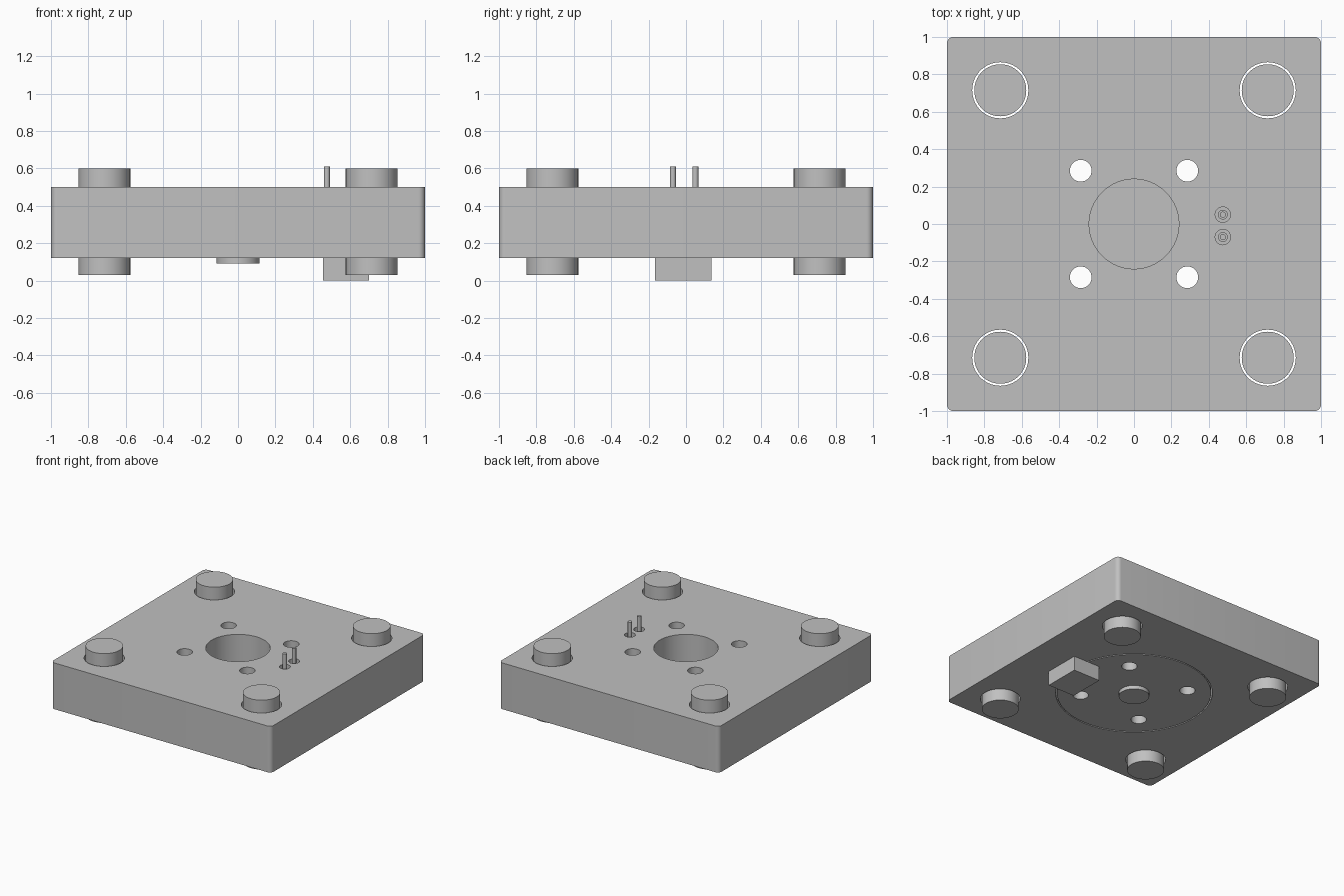
import bpy
import bmesh
import math

cube = bpy.data.objects.get("Cube")
if cube:
    bpy.data.objects.remove(cube, do_unlink=True)

grey = bpy.data.materials.new("plain grey")
grey.use_nodes = True
colour = (0.53, 0.53, 0.53, 1)
grey.diffuse_color = colour
grey.node_tree.nodes["Principled BSDF"].inputs["Base Color"].default_value = colour


def activate(obj):
    bpy.ops.object.select_all(action="DESELECT")
    obj.select_set(True)
    bpy.context.view_layer.objects.active = obj


def cylinder(name, x, y, radius, bottom, top, sides=64):
    bpy.ops.mesh.primitive_cylinder_add(
        vertices=sides, radius=radius, depth=top - bottom,
        location=(x, y, (bottom + top) / 2))
    obj = bpy.context.object
    obj.name = name
    obj.data.materials.append(grey)
    return obj


def box(name, low, high):
    centre = [(a + b) / 2 for a, b in zip(low, high)]
    bpy.ops.mesh.primitive_cube_add(size=1, location=centre)
    obj = bpy.context.object
    obj.name = name
    obj.scale = [b - a for a, b in zip(low, high)]
    bpy.ops.object.transform_apply(location=False, rotation=False, scale=True)
    obj.data.materials.append(grey)
    return obj


def bore(target, x, y, radius, bottom, top):
    cutter = cylinder("cutter", x, y, radius, bottom, top)
    cutter.hide_render = True
    mod = target.modifiers.new("bore", "BOOLEAN")
    mod.operation = "DIFFERENCE"
    mod.solver = "EXACT"
    mod.object = cutter
    activate(target)
    bpy.ops.object.modifier_apply(modifier=mod.name)
    bpy.data.objects.remove(cutter, do_unlink=True)


def smooth(obj):
    activate(obj)
    bpy.ops.object.shade_smooth_by_angle(angle=math.radians(30))


base, deck, pocket_top = 0.12, 0.5, 0.24
corners = [(sx, sy) for sx in (-1, 1) for sy in (-1, 1)]
post_at, screw_at = 0.715, 0.285
pins = [(0.475, 0.05), (0.475, -0.07)]

# Block with rounded vertical edges
block = box("block", (-1, -1, base), (1, 1, deck))
bm = bmesh.new()
bm.from_mesh(block.data)
uprights = [e for e in bm.edges
            if abs(e.verts[0].co.z - e.verts[1].co.z) > 0.1]
bmesh.ops.bevel(bm, geom=uprights, offset=0.035, segments=6,
                profile=0.5, affect="EDGES")
bm.to_mesh(block.data)
bm.free()

# Pocket underneath, central bore, post, screw and pin holes
bore(block, 0, 0, 0.59, 0, pocket_top)
bore(block, 0, 0, 0.24, 0.2, 0.7)
for sx, sy in corners:
    bore(block, sx * post_at, sy * post_at, 0.15, 0, 0.7)
    bore(block, sx * screw_at, sy * screw_at, 0.058, 0, 0.7)
for x, y in pins:
    bore(block, x, y, 0.041, 0.2, 0.7)
smooth(block)

# Disc sitting in the pocket, with matching screw holes
disc = cylinder("inset_disc", 0, 0, 0.58, base, pocket_top - 0.005, 96)
for sx, sy in corners:
    bore(disc, sx * screw_at, sy * screw_at, 0.058, 0, 0.7)
smooth(disc)
smooth(cylinder("centre_boss", 0, 0, 0.115, 0.09, base + 0.01))

# Corner guide posts
for sx, sy in corners:
    side = "left" if sx > 0 else "right"
    end = "back" if sy > 0 else "front"
    smooth(cylinder(f"{end}_{side}_post", sx * post_at, sy * post_at,
                    0.139, 0.03, 0.6))

# Contact pins with collars, and the connector below
for (x, y), end in zip(pins, ("back", "front")):
    smooth(cylinder(f"{end}_pin_collar", x, y, 0.026, 0.2, 0.42, 32))
    smooth(cylinder(f"{end}_pin", x, y, 0.016, 0.2, 0.61, 32))
box("connector", (0.455, -0.165, 0), (0.7, 0.135, base + 0.005))
